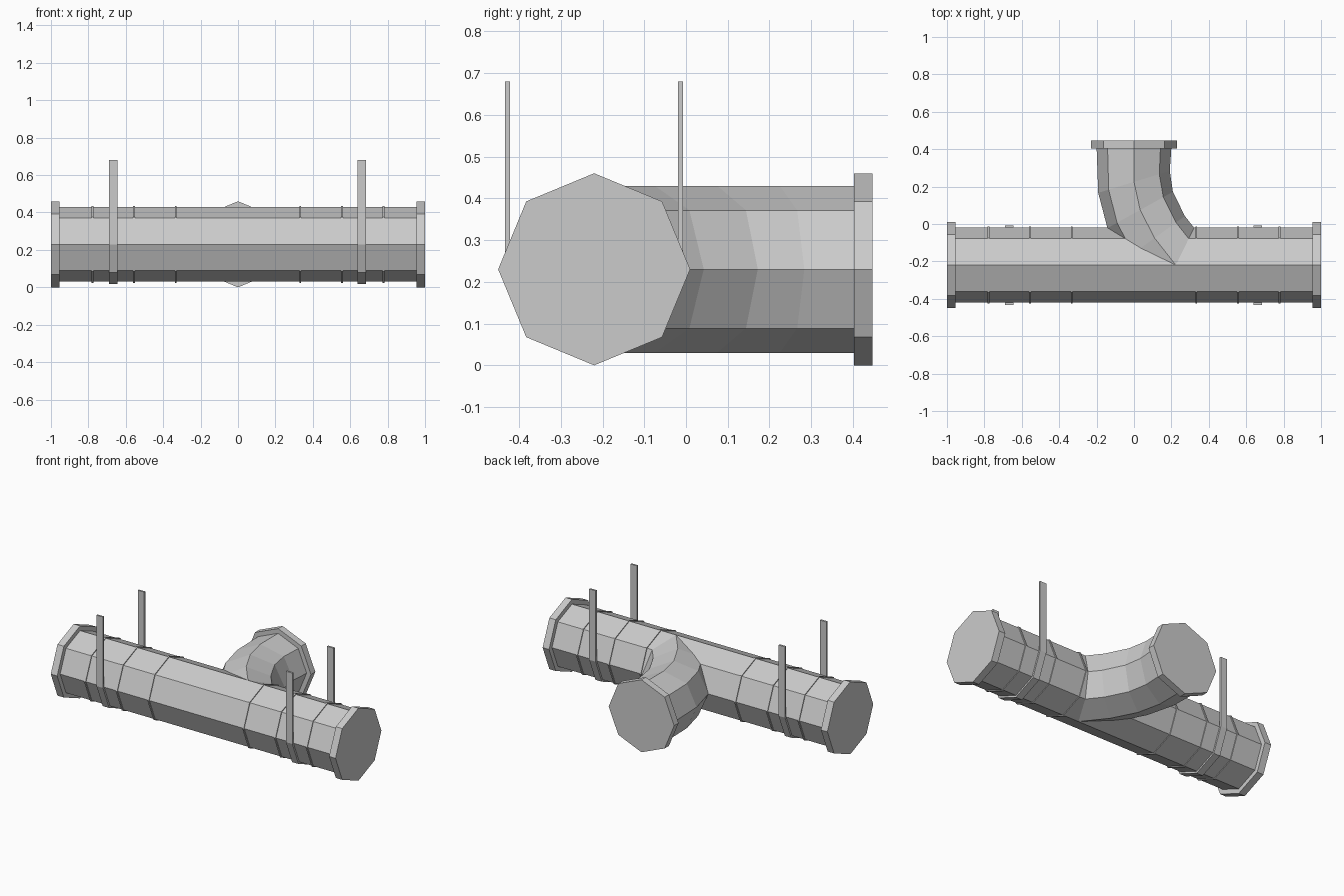
import bpy, bmesh
from math import sin, cos, pi, radians
from mathutils import Vector

if "Cube" in bpy.data.objects:
    bpy.data.objects.remove(bpy.data.objects["Cube"])

CY, CZ = -0.22, 0.23      # main pipe axis
UP = Vector((0, 0, 1))


def finish(name, bm):
    bmesh.ops.recalc_face_normals(bm, faces=bm.faces)
    me = bpy.data.meshes.new(name)
    bm.to_mesh(me)
    bm.free()
    ob = bpy.data.objects.new(name, me)
    bpy.context.collection.objects.link(ob)
    return ob


def tube(name, stations):
    """Capped octagonal tube; each station is (centre, side direction, radius)."""
    bm = bmesh.new()
    rings = []
    for c, side, r in stations:
        rings.append([bm.verts.new(Vector(c) + r * (cos(i * pi / 4) * side + sin(i * pi / 4) * UP))
                      for i in range(8)])
    for a, b in zip(rings, rings[1:]):
        for i in range(8):
            j = (i + 1) % 8
            bm.faces.new((a[i], a[j], b[j], b[i]))
    bm.faces.new(rings[0])
    bm.faces.new(rings[-1])
    return finish(name, bm)


def along_x(name, x0, x1, r):
    side = Vector((0, 1, 0))
    return tube(name, [((x, CY, CZ), side, r) for x in (x0, x1)])


def strap(name, x, width=0.045, top=0.68):
    """U-shaped hanger cradling the lower half of the pipe."""
    def outline(r):
        low = [(CY + r * cos(pi + i * pi / 4), CZ + r * sin(pi + i * pi / 4)) for i in range(5)]
        return [(CY - r, top)] + low + [(CY + r, top)]
    inner, outer = outline(0.201), outline(0.213)
    bm = bmesh.new()
    loops = [[bm.verts.new((x + s * width / 2, y, z)) for y, z in line]
             for s, line in ((-1, inner), (-1, outer), (1, outer), (1, inner))]
    for k in range(4):
        a, b = loops[k], loops[(k + 1) % 4]
        for i in range(len(a) - 1):
            bm.faces.new((a[i], a[i + 1], b[i + 1], b[i]))
    for end in (0, -1):
        bm.faces.new([l[end] for l in loops])
    return finish(name, bm)


# Main pipe
along_x("main_pipe", -0.96, 0.96, 0.20)

# End flanges, seam rings and hangers on both sides
for s, label in ((-1, "left"), (1, "right")):
    along_x(f"flange_{label}", s * 0.955, s * 1.0, 0.23)
    for n, x in enumerate((0.333, 0.556, 0.778)):
        along_x(f"seam_ring_{label}_{n + 1}", s * (x - 0.005), s * (x + 0.005), 0.206)
    strap(f"hanger_{label}", s * 0.665 - 0.003)

# Curved branch pipe: x, y and turn angle of each section
bend = [(0, 0.41, 0), (0, 0.225, 17), (0.033, 0.075, 29), (0.11, -0.075, 36), (0.22, -0.215, 40)]
tube("branch_pipe", [((x, y, CZ), Vector((cos(radians(a)), sin(radians(a)), 0)), 0.20)
                     for x, y, a in bend])

# Branch flange
tube("branch_flange", [((0, y, CZ), Vector((1, 0, 0)), 0.23) for y in (0.403, 0.447)])
